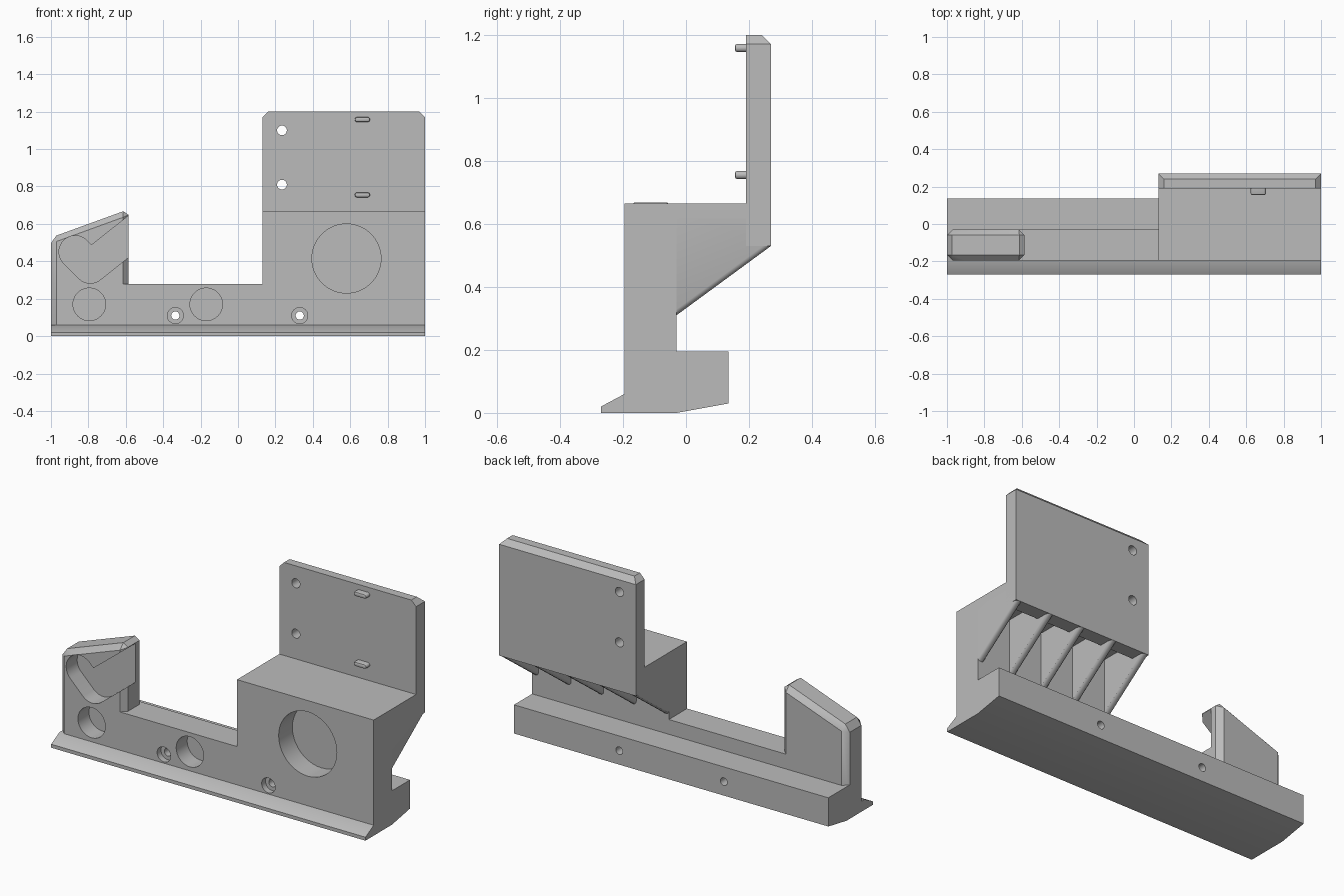
import bpy, bmesh, math
from mathutils import Vector

if "Cube" in bpy.data.objects:
    bpy.data.objects.remove(bpy.data.objects["Cube"])

GREY = (0.5, 0.5, 0.5, 1)
grey = bpy.data.materials.new("plain grey")
grey.use_nodes = True
grey.diffuse_color = GREY
grey.node_tree.nodes["Principled BSDF"].inputs["Base Color"].default_value = GREY

FRONT, BACK = -0.195, -0.03      # faces of the upright wall


def prism(name, points, axis, start, end, bevel=None, width=0.03, segments=1):
    """Extrude a profile along x (points are y, z) or along y (points are x, z).
    bevel is a rule on an edge's midpoint and direction."""
    def place(p, d):
        return (d, p[0], p[1]) if axis == "x" else (p[0], d, p[1])
    bm = bmesh.new()
    rings = [[bm.verts.new(place(p, d)) for p in points] for d in (start, end)]
    n = len(points)
    bm.faces.new(rings[0])
    bm.faces.new(rings[1][::-1])
    for i in range(n):
        j = (i + 1) % n
        bm.faces.new((rings[0][i], rings[0][j], rings[1][j], rings[1][i]))
    bmesh.ops.recalc_face_normals(bm, faces=bm.faces)
    if bevel:
        edges = [e for e in bm.edges
                 if bevel((e.verts[0].co + e.verts[1].co) / 2,
                          (e.verts[1].co - e.verts[0].co).normalized())]
        bmesh.ops.bevel(bm, geom=edges, offset=width, offset_type="OFFSET",
                        segments=segments, profile=0.5, affect="EDGES")
    mesh = bpy.data.meshes.new(name)
    bm.to_mesh(mesh)
    bm.free()
    mesh.materials.append(grey)
    ob = bpy.data.objects.new(name, mesh)
    bpy.context.collection.objects.link(ob)
    return ob


def box_profile(a0, a1, z0, z1):
    return [(a0, z0), (a1, z0), (a1, z1), (a0, z1)]


def slot(name, p, q, r, y0, y1, steps=20, **kw):
    """Round-ended prism along y from p to q; a cylinder when p equals q."""
    p, q = Vector(p), Vector(q)
    d = q - p
    base = math.atan2(d.y, d.x)
    points = []
    for centre, turn in ((q, -math.pi / 2), (p, math.pi / 2)):
        for i in range(steps + (d.length > 0)):
            a = base + turn + math.pi * i / steps
            points.append((centre.x + r * math.cos(a), centre.y + r * math.sin(a)))
    return prism(name, points, "y", y0, y1, **kw)


def finish(ob, cutters=()):
    """Cut the holes, then smooth the round faces only."""
    bpy.ops.object.select_all(action="DESELECT")
    bpy.context.view_layer.objects.active = ob
    ob.select_set(True)
    for p, q, r, y0, y1 in cutters:
        tool = slot("cutter", p, q, r, y0, y1)
        tool.hide_render = True
        mod = ob.modifiers.new("hole", "BOOLEAN")
        mod.operation, mod.solver, mod.object = "DIFFERENCE", "EXACT", tool
        bpy.ops.object.modifier_apply(modifier=mod.name)
        bpy.data.objects.remove(tool)
    bpy.ops.object.shade_smooth_by_angle(angle=math.radians(30))


def hole(x, z, r, y0, y1):
    return ((x, z), (x, z), r, y0, y1)


def screw(x):
    return [hole(x, 0.11, 0.022, -0.4, 0.4), hole(x, 0.11, 0.043, -0.4, -0.16)]


# Foot rail with front lip and sloped underside
rail = prism("foot_rail", [(-0.27, 0), (-0.27, 0.02), (FRONT, 0.06), (-0.065, 0.06),
                           (-0.065, 0.195), (0.135, 0.195), (0.135, 0.03), (BACK, 0)],
             "x", -1, 1)
finish(rail, [screw(-0.335)[0], screw(0.33)[0]])

# Low wall between the two raised ends
wall = prism("low_wall", box_profile(-0.7, 0.13, 0.06, 0.28), "y", FRONT, BACK)
finish(wall, screw(-0.335) + [hole(-0.17, 0.17, 0.087, -0.4, -0.095)])

# Chamfered post with an angled pocket and a round pocket
post = prism("end_post", [(-1, 0.06), (-0.585, 0.06), (-0.585, 0.678), (-1, 0.527)],
             "y", FRONT, BACK, bevel=lambda m, d: m.z > 0.1)
elbow = (-0.79, 0.37)
finish(post, [((-0.87, 0.45), elbow, 0.087, -0.4, -0.095),
              (elbow, (-0.478, 0.618), 0.087, -0.4, -0.095),
              hole(-0.795, 0.17, 0.087, -0.4, -0.095)])

# Tall block with a hollow underside at the back
block = prism("main_block", [(FRONT, 0.06), (BACK, 0.06), (BACK, 0.62), (0.19, 0.62),
                             (0.19, 0.665), (FRONT, 0.665)], "x", 0.13, 1)
finish(block, screw(0.33) + [hole(0.58, 0.415, 0.185, -0.4, -0.07)])

# Mounting plate, chamfered along its top back and top sides
plate = prism("back_plate", box_profile(0.13, 1, 0.53, 1.2), "y", 0.19, 0.27,
              bevel=lambda m, d: m.z > 1.19 and m.y > 0.2)
finish(plate, [hole(0.235, z, 0.026, 0, 0.5) for z in (0.81, 1.1)])

# Sloped ribs with rounded lower edges
RIB = 0.04
for i in range(5):
    x = 0.13 + i * (0.87 - RIB) / 4
    rib = prism(f"rib_{i + 1}", [(BACK, 0.31), (0.27, 0.53), (0.2, 0.64), (BACK, 0.64)],
                "x", x, x + RIB, width=0.015, segments=3,
                bevel=lambda m, d: abs(d.x) < 0.1 and m.z < 0.45 and m.y > 0)
    finish(rib)

# Locating pegs on the plate
for name, z in (("lower_peg", 0.755), ("upper_peg", 1.158)):
    peg = slot(name, (0.637, z), (0.693, z), 0.013, 0.155, 0.2, steps=8,
               bevel=lambda m, d: m.y < 0.16, width=0.008, segments=2)
    finish(peg)
